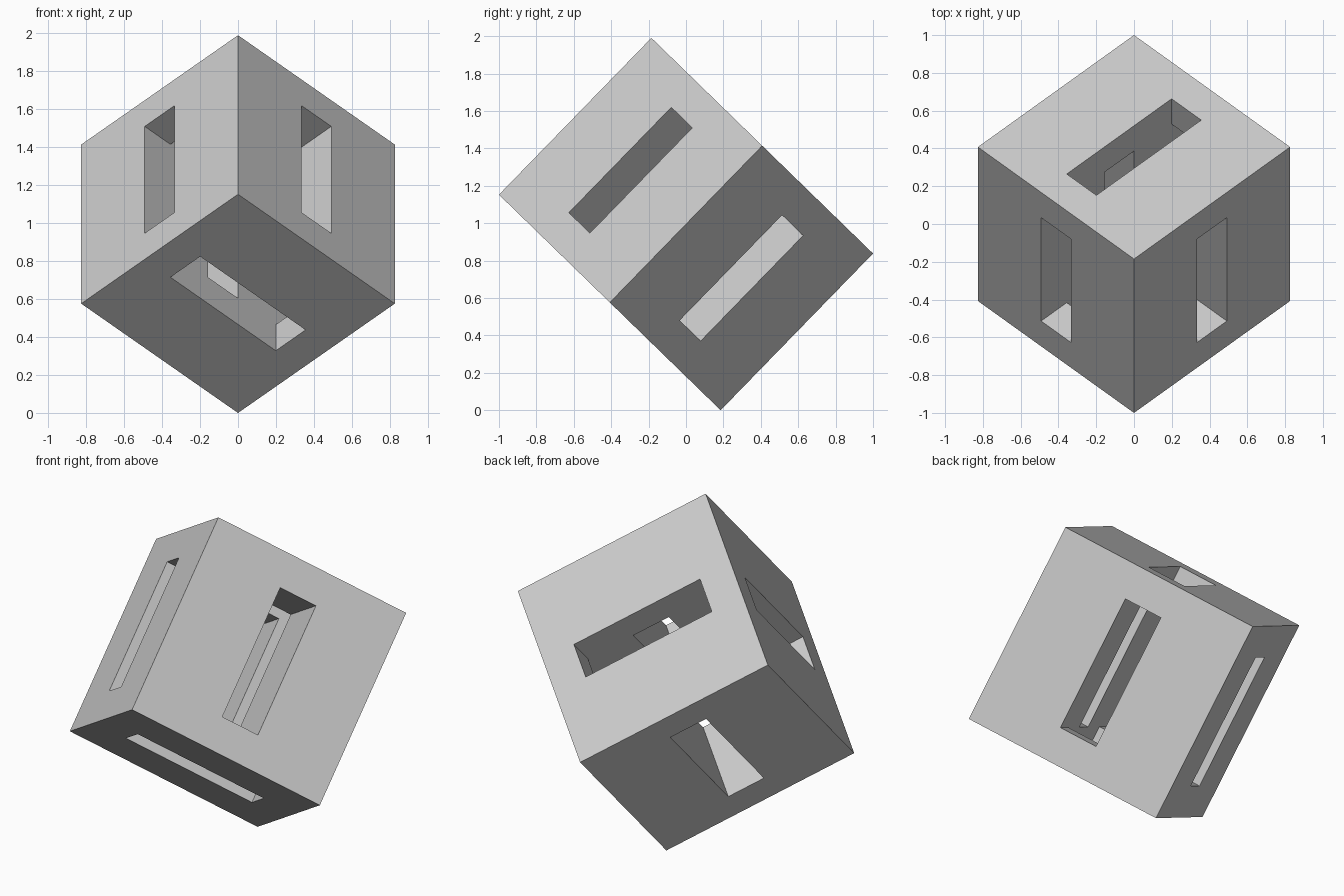
import bpy, math
from mathutils import Matrix

if "Cube" in bpy.data.objects:
    bpy.data.objects.remove(bpy.data.objects["Cube"])

SIDE = 1.169           # cube edge
LONG, NARROW = 0.785, 0.222   # slot opening
THROUGH = SIDE * 1.5

grey = bpy.data.materials.new("plain grey")
grey.diffuse_color = (0.6, 0.6, 0.6, 1)
grey.use_nodes = True
grey.node_tree.nodes["Principled BSDF"].inputs["Base Color"].default_value = grey.diffuse_color

# cube tipped back so that it balances on one corner
pose = (Matrix.Translation((0, 0, 0.995))
        @ Matrix.Rotation(math.radians(-44.2), 4, 'X')
        @ Matrix.Rotation(math.radians(45), 4, 'Z'))


def box(name, size):
    bpy.ops.mesh.primitive_cube_add(size=1)
    ob = bpy.context.object
    ob.name = name
    ob.data.transform(Matrix.Diagonal((*size, 1)))
    ob.matrix_world = pose
    return ob


cube = box("slotted_cube", (SIDE, SIDE, SIDE))
cube.data.materials.append(grey)

# three slots that run right through and cross in the middle
slots = {
    "slot_cutter_x": (THROUGH, NARROW, LONG),
    "slot_cutter_y": (NARROW, THROUGH, LONG),
    "slot_cutter_z": (LONG, NARROW, THROUGH),
}
for name, size in slots.items():
    cutter = box(name, size)
    cutter.data.materials.append(grey)
    cutter.hide_render = True
    cutter.hide_viewport = True
    cut = cube.modifiers.new(name, 'BOOLEAN')
    cut.operation = 'DIFFERENCE'
    cut.solver = 'EXACT'
    cut.object = cutter
    # apply each cut, then drop the cutter
    bpy.context.view_layer.objects.active = cube
    bpy.ops.object.modifier_apply(modifier=cut.name)
    bpy.data.objects.remove(cutter)
